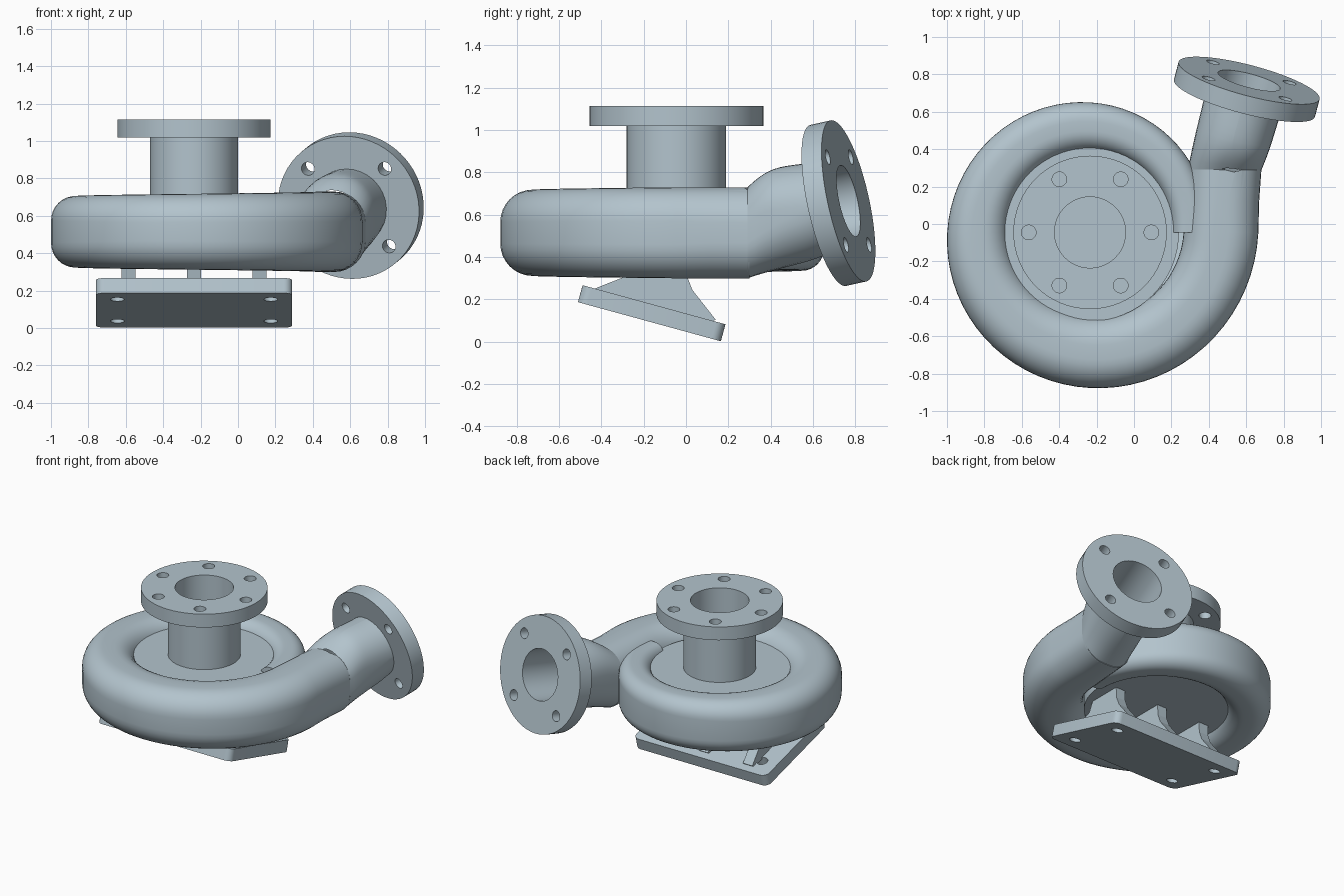
import bpy, bmesh
from math import sin, cos, pi, radians
from mathutils import Matrix, Vector

if "Cube" in bpy.data.objects:
    bpy.data.objects.remove(bpy.data.objects["Cube"])

steel = bpy.data.materials.new("blue grey steel")
steel.use_nodes = True
COLOUR = (0.45, 0.55, 0.61, 1)
steel.diffuse_color = COLOUR
steel.node_tree.nodes["Principled BSDF"].inputs["Base Color"].default_value = COLOUR

AXIS = Vector((-0.235, -0.045, 0))      # vertical axis of the casing
MID = 0.515                             # height of the casing mid-plane
OUT = Vector((0.25, 0.945, 0.21)).normalized()
MOUTH = Vector((0.603, 0.72, 0.655))    # middle of the outlet flange


def finish(bm, name):
    bmesh.ops.recalc_face_normals(bm, faces=bm.faces)
    mesh = bpy.data.meshes.new(name)
    bm.to_mesh(mesh)
    bm.free()
    mesh.materials.append(steel)
    obj = bpy.data.objects.new(name, mesh)
    bpy.context.collection.objects.link(obj)
    return obj


def activate(obj):
    bpy.ops.object.select_all(action='DESELECT')
    obj.select_set(True)
    bpy.context.view_layer.objects.active = obj


def smooth(obj):
    activate(obj)
    bpy.ops.object.shade_smooth_by_angle(angle=radians(35))


def add_cylinder(bm, matrix, radius, low, high, at=(0, 0), sides=64):
    place = matrix @ Matrix.Translation((at[0], at[1], (low + high) / 2))
    bmesh.ops.create_cone(bm, cap_ends=True, segments=sides, radius1=radius,
                          radius2=radius, depth=high - low, matrix=place)


def cylinder(name, matrix, radius, low, high):
    bm = bmesh.new()
    add_cylinder(bm, matrix, radius, low, high)
    return finish(bm, name)


def drill(obj, matrix, holes):
    """Cut (radius, low, high, position) holes out of an object."""
    bm = bmesh.new()
    for radius, low, high, at in holes:
        add_cylinder(bm, matrix, radius, low, high, at, 48)
    cutter = finish(bm, "cutter")
    cutter.hide_render = True
    activate(obj)
    mod = obj.modifiers.new("holes", 'BOOLEAN')
    mod.operation, mod.solver, mod.object = 'DIFFERENCE', 'EXACT', cutter
    bpy.ops.object.modifier_apply(modifier=mod.name)
    bpy.data.objects.remove(cutter)


def bolt_circle(count, ring, radius, start=0):
    return [(radius, -1, 1, (ring * cos(start + i * 2 * pi / count),
                             ring * sin(start + i * 2 * pi / count)))
            for i in range(count)]


def section(centre, side, up, half_w, half_h, roundness):
    """Rounded rectangle in the plane of side and up."""
    r = min(half_w, half_h) * roundness
    points = []
    for q, (sx, sy) in enumerate([(1, 1), (-1, 1), (-1, -1), (1, -1)]):
        for i in range(9):
            a = (q + i / 8) * pi / 2
            points.append(centre + side * (sx * (half_w - r) + r * cos(a))
                          + up * (sy * (half_h - r) + r * sin(a)))
    return points


def loft(name, rings):
    bm = bmesh.new()
    rows = [[bm.verts.new(p) for p in ring] for ring in rings]
    n = len(rows[0])
    for a, b in zip(rows, rows[1:]):
        for i in range(n):
            bm.faces.new((a[i], a[(i + 1) % n], b[(i + 1) % n], b[i]))
    bm.faces.new(rows[0])
    bm.faces.new(rows[-1])
    return finish(bm, name)


Z = Vector((0, 0, 1))

# Spiral volute, growing along one full turn, then running straight
rings = []
for step in range(73):
    t = step / 72
    a = t * 2 * pi
    side = Vector((cos(a), sin(a), 0))
    inner, outer = 0.44 + 0.06 * max(0, t - 0.7) / 0.3, 0.627 + 0.273 * t
    rings.append(section(AXIS + side * (inner + outer) / 2 + Z * MID, side, Z,
                         (outer - inner) / 2, 0.166 + 0.049 * t, 0.8))
X = Vector((1, 0, 0))
for y, x in [(0.12, 0.472), (0.3, 0.485)]:
    rings.append(section(Vector((x, y, MID)), X, Z, 0.197, 0.215, 0.85))
volute = loft("volute", rings)

# Outlet pipe, rising and turning to the tilted flange
side_end = OUT.cross(Z).normalized()
up_end = side_end.cross(OUT)
begin, end = Vector((0.485, 0.29, MID)), MOUTH - OUT * 0.04
rings = []
for i in range(11):
    t = i / 10
    bend = min(1, t * 1.8)
    along = Vector((0, 1, 0)).lerp(OUT, bend).normalized()
    side = along.cross(Z).normalized()
    up = side.cross(along)
    centre = begin.lerp(end, t) + Z * 0.03 * sin(pi * t) * (1 - t)
    rings.append(section(centre, side, up, 0.197 + 0.013 * t,
                         0.215 + 0.02 * sin(pi * t) - 0.005 * t,
                         0.85 + 0.149 * bend))
outlet_pipe = loft("outlet_pipe", rings)

# Casing core and vertical inlet
upright = Matrix.Translation(AXIS)
core = cylinder("casing_core", upright, 0.475, 0.385, 0.637)
inlet_pipe = cylinder("inlet_pipe", upright, 0.235, 0.6, 1.03)
inlet_flange = cylinder("inlet_flange", upright, 0.41, 1.02, 1.115)
inlet_bore = [(0.19, 0.44, 1.3, (0, 0))]
for part in (core, inlet_pipe):
    drill(part, upright, inlet_bore)
drill(inlet_flange, Matrix.Translation(AXIS + Z),
      [(0.19, -1, 1, (0, 0))] + bolt_circle(6, 0.328, 0.039))

# Outlet flange with its bore
mouth = Matrix((side_end, up_end, OUT)).transposed().to_4x4()
mouth.translation = MOUTH
outlet_flange = cylinder("outlet_flange", mouth, 0.39, -0.05, 0.05)
drill(outlet_flange, mouth,
      [(0.172, -0.5, 0.5, (0, 0))] + bolt_circle(4, 0.3, 0.036, pi / 4))
for part in (outlet_pipe, volute):
    drill(part, mouth, [(0.172, -0.42, 0.5, (0, 0))])

# Tilted mounting plate with rounded corners
tilt = (Matrix.Translation((AXIS.x, -0.162, 0.135))
        @ Matrix.Rotation(radians(-15.3), 4, 'X'))
bm = bmesh.new()
bmesh.ops.create_cube(bm, size=1, matrix=Matrix.Diagonal((1.05, 0.7, 0.083, 1)))
corners = [e for e in bm.edges
           if abs(e.verts[0].co.z - e.verts[1].co.z) > 0.05]
bmesh.ops.bevel(bm, geom=corners, offset=0.045, segments=6, profile=0.5,
                affect='EDGES')
bm.transform(tilt)
plate = finish(bm, "mounting_plate")
drill(plate, tilt, [(0.037, -0.2, 0.2, (x, y))
                    for x in (-0.41, 0.41) for y in (-0.22, 0.22)])

# Three support ribs between plate and casing
PROFILE = [(-0.43, 0.23), (-0.43, 0.252), (-0.27, 0.315), (-0.22, 0.42),
           (0.0, 0.42), (0.005, 0.31), (0.03, 0.245), (0.14, 0.105),
           (0.12, 0.09)]
for name, offset in [("right", -0.35), ("middle", 0), ("left", 0.35)]:
    x = AXIS.x + offset
    loft(name + "_rib", [[Vector((x + s * 0.037, y, z)) for y, z in PROFILE]
                         for s in (-1, 1)])

for part in (volute, outlet_pipe, core, inlet_pipe, inlet_flange,
             outlet_flange, plate):
    smooth(part)
